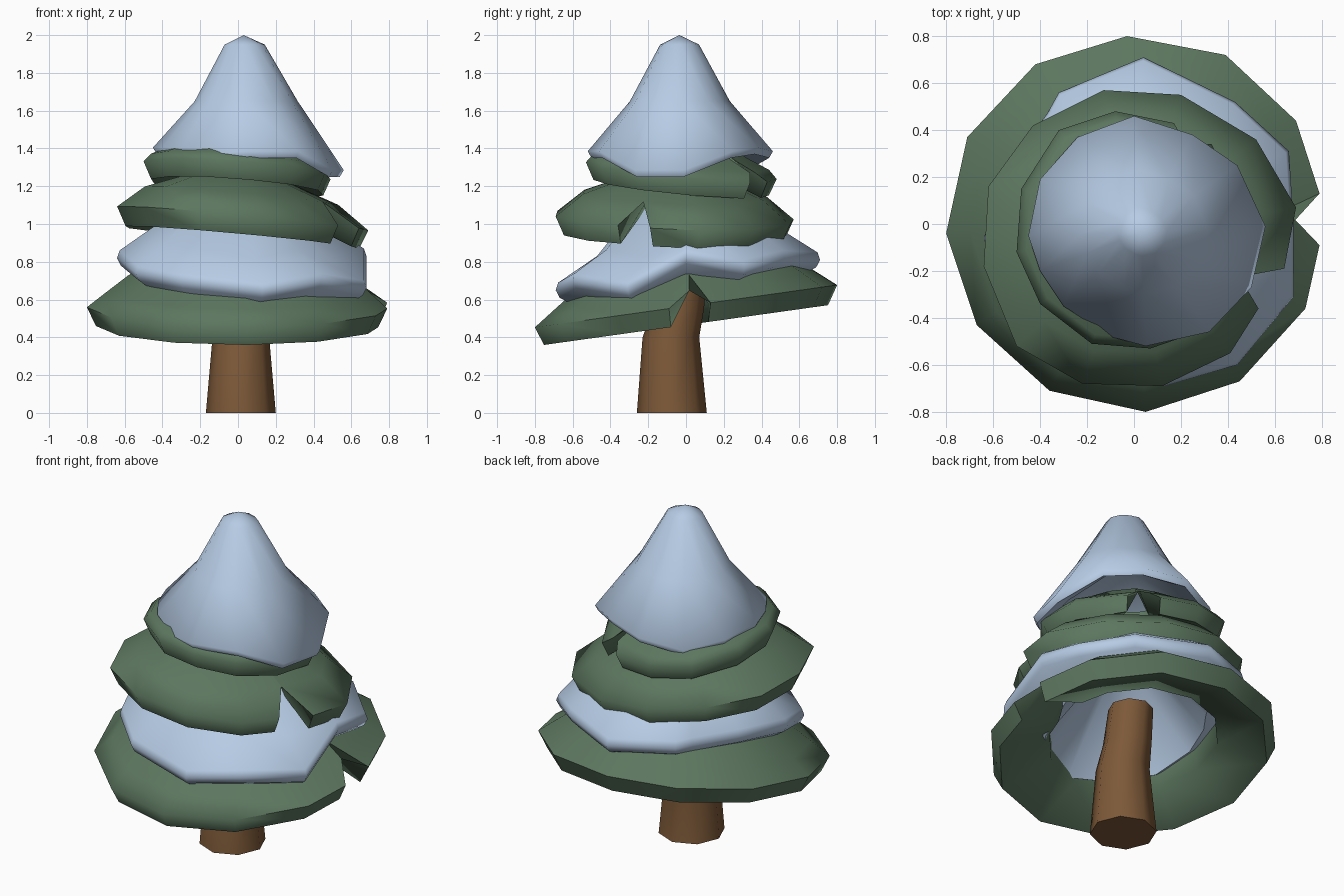
import bpy, bmesh, math
from mathutils import Vector

if "Cube" in bpy.data.objects:
    bpy.data.objects.remove(bpy.data.objects["Cube"], do_unlink=True)


def material(name, rgb):
    m = bpy.data.materials.new(name)
    m.use_nodes = True
    m.diffuse_color = (*rgb, 1)
    m.node_tree.nodes["Principled BSDF"].inputs["Base Color"].default_value = (*rgb, 1)
    return m


green = material("pine green", (0.108, 0.184, 0.115))
white = material("snow blue", (0.47, 0.60, 0.78))
brown = material("bark brown", (0.205, 0.1, 0.04))


def skin(name, columns, mat, closed=True):
    """Join neighbouring columns of points; an open skin gets its two ends capped."""
    bm = bmesh.new()
    grid = [[bm.verts.new(p) for p in col] for col in columns]
    pairs = list(zip(grid, grid[1:]))
    if closed:
        pairs.append((grid[-1], grid[0]))
    for a, b in pairs:
        for k in range(len(a) - 1):
            bm.faces.new((a[k], b[k], b[k + 1], a[k + 1]))
        if not closed:
            bm.faces.new((a[-1], b[-1], b[0], a[0]))
    if not closed:
        bm.faces.new(grid[0])
        bm.faces.new(grid[-1][::-1])
    bmesh.ops.remove_doubles(bm, verts=bm.verts, dist=0.0005)
    bmesh.ops.recalc_face_normals(bm, faces=bm.faces)
    me = bpy.data.meshes.new(name)
    bm.to_mesh(me)
    bm.free()
    ob = bpy.data.objects.new(name, me)
    bpy.context.collection.objects.link(ob)
    me.materials.append(mat)
    bpy.ops.object.select_all(action="DESELECT")
    ob.select_set(True)
    bpy.context.view_layer.objects.active = ob
    bpy.ops.object.shade_smooth_by_angle(angle=math.radians(75))


def branch_skirt(name, outline, centre, plane, profile):
    """Tilted ring of branches with a notch between the ends of its outline.
    profile rows: scale, height above the hem plane, notch width (0 is shut)."""
    c = Vector(centre)
    z0, sx, sy = plane
    seam = (Vector(outline[0]) + Vector(outline[-1])) / 2
    columns = []
    for i, p in enumerate(outline):
        p = Vector(p)
        end = i in (0, len(outline) - 1)
        col = []
        for s, h, gap in profile:
            q = c + s * (seam - c) + gap * (p - seam) if end else c + s * (p - c)
            col.append((q.x, q.y, z0 + sx * q.x + sy * q.y + h))
        columns.append(col)
    skin(name, columns, green, closed=False)


def snow_cap(name, edge, centre, profile):
    """Snow shell with a wavy hem; profile rows: scale, share of hem height, height."""
    cx, cy = centre
    skin(name, [[(cx + s * (x - cx), cy + s * (y - cy), w * z + h)
                 for s, w, h in profile] for x, y, z in edge], white)


# Trunk, leaning back towards the top
trunk = [(0, 0, -0.075), (0.185, 0, -0.075), (0.15, 0.4, -0.08),
         (0.135, 0.55, -0.04), (0.125, 0.76, -0.01), (0, 0.77, -0.01)]
skin("trunk", [[(0.015 + r * math.cos(a), y + r * math.sin(a), z) for r, z, y in trunk]
               for a in [math.tau * i / 8 for i in range(8)]], brown)

# Three branch skirts, each notched on a different bearing
branch_skirt("lower_branches",
             [(.79, .13), (.69, .44), (.39, .72), (-.03, .8), (-.42, .68), (-.71, .37),
              (-.8, -.04), (-.67, -.43), (-.36, -.71), (.05, -.8), (.45, -.67),
              (.73, -.36), (.79, -.09)],
             (0, 0), (.465, 0, .14),
             [(.58, .34, 0), (.73, .265, 0), (.87, .18, 0), (1, .1, 1),
              (.94, 0, .9), (.59, .1, .95)])
branch_skirt("middle_branches",
             [(.64, -.19), (.69, .07), (.52, .36), (.2, .55), (-.13, .57), (-.43, .42),
              (-.62, .16), (-.64, -.18), (-.5, -.52), (-.22, -.68), (.12, -.69),
              (.41, -.55), (.53, -.36)],
             (0, -.06), (.93, -.09, -.03),
             [(.4, .31, 0), (.77, .22, 0), (1, .1, 1),
              (.93, 0, 1), (.4, .14, .95)])
branch_skirt("upper_branches",
             [(.17, .43), (-.08, .48), (-.32, .4), (-.48, .15), (-.5, -.12), (-.4, -.34),
              (-.18, -.51), (.07, -.53), (.3, -.45), (.46, -.25), (.49, .04), (.33, .34)],
             (0, -.03), (1.19, -.08, -.1),
             [(.35, .28, 0), (.68, .19, 0), (.92, .135, .3), (1, .09, 1),
              (.92, 0, 1), (.4, .08, .9)])

# Snow lying on the lower branches
snow_cap("lower_snow",
         [(.68, 0, .79), (.66, .31, .73), (.43, .52, .78), (.04, .71, .77),
          (-.32, .56, .79), (-.37, .47, .79), (-.53, .25, .8), (-.64, -.06, .78),
          (-.54, -.37, .7), (-.3, -.6, .66), (.13, -.69, .61), (.44, -.6, .66),
          (.68, -.31, .62)],
         (0, 0),
         [(0, 0, 1.2), (.3, 0, 1.16), (.7, 1, .205), (.98, 1, .08), (1, 1, .04),
          (.97, 1, 0), (.68, 1, -.11), (.25, 0, 1), (0, 0, 1.05)])

# Pointed snow cap on the treetop
snow_cap("top_snow",
         [(.56, -.01, 1.25), (.44, .25, 1.35), (.25, .38, 1.37), (0, .46, 1.35),
          (-.24, .37, 1.3), (-.4, .19, 1.34), (-.45, -.05, 1.37), (-.4, -.2, 1.37),
          (-.3, -.35, 1.37), (-.1, -.48, 1.34), (.05, -.52, 1.35), (.32, -.46, 1.35),
          (.5, -.27, 1.25)],
         (.03, -.035),
         [(0, 0, 2), (.21, 0, 1.95), (.54, 0, 1.65), (1, 1, .035), (.96, 1, 0),
          (.82, 1, .04), (0, 0, 1.75)])
